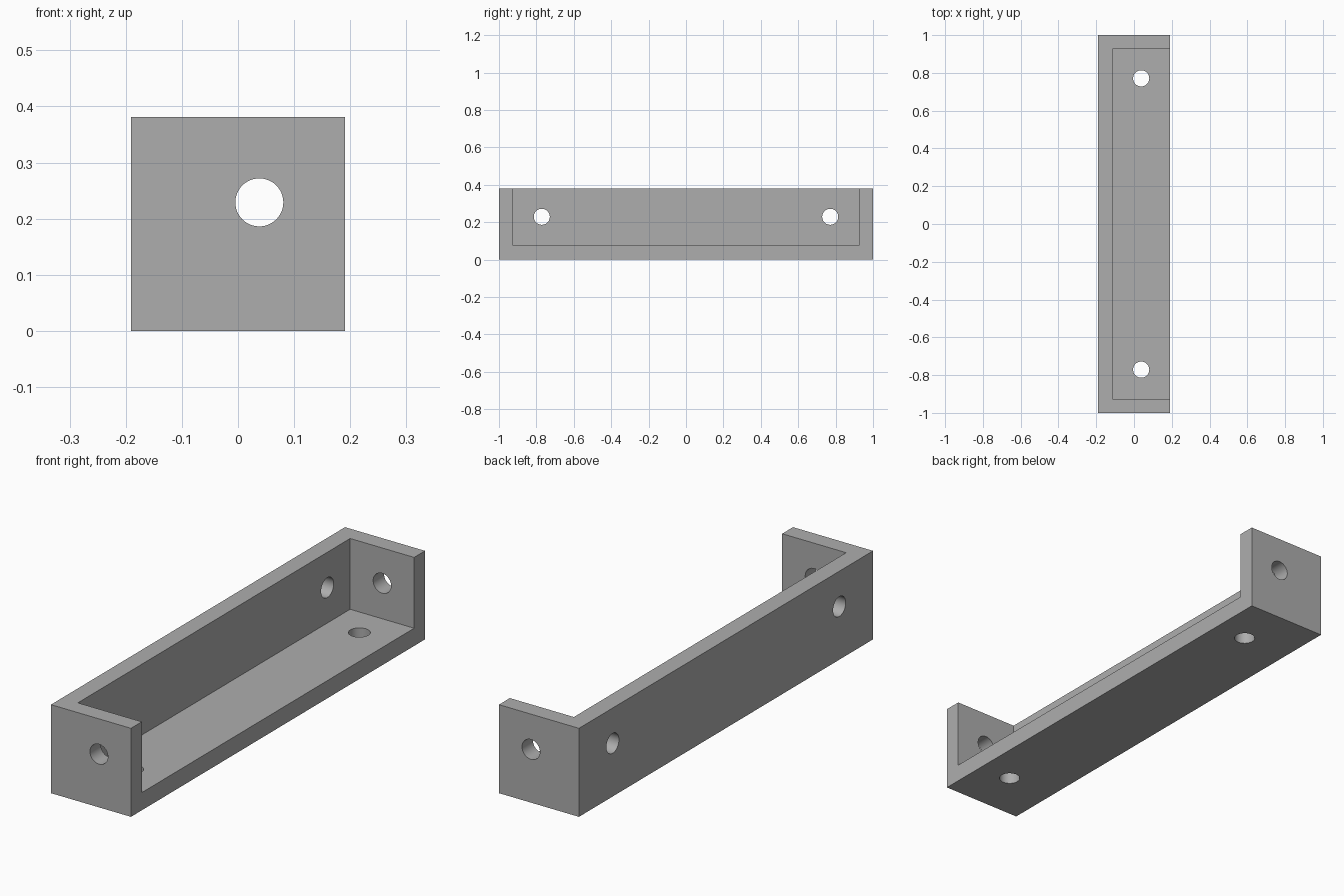
import bpy
from math import pi

cube = bpy.data.objects.get("Cube")
if cube:
    bpy.data.objects.remove(cube, do_unlink=True)

HALF_WIDTH = 0.1905
HEIGHT = 0.381
WALL = 0.0762       # floor and long side wall
END_INNER = 0.926   # inner face of the end plates
HOLE_RADIUS = 0.0428
HOLE_X, HOLE_Y, HOLE_Z = 0.038, 0.771, 0.229

grey = bpy.data.materials.new("plain_grey")
grey.use_nodes = True
colour = (0.42, 0.42, 0.42, 1)
grey.diffuse_color = colour
grey.node_tree.nodes["Principled BSDF"].inputs["Base Color"].default_value = colour


def box(name, low, high):
    """Box spanning two opposite corners."""
    centre = [(a + b) / 2 for a, b in zip(low, high)]
    bpy.ops.mesh.primitive_cube_add(size=1, location=centre)
    obj = bpy.context.object
    obj.name = name
    obj.scale = [b - a for a, b in zip(low, high)]
    bpy.ops.object.transform_apply(location=True, rotation=False, scale=True)
    return obj


def drill(name, location, rotation, depth):
    bpy.ops.mesh.primitive_cylinder_add(
        vertices=48, radius=HOLE_RADIUS, depth=depth, location=location, rotation=rotation)
    obj = bpy.context.object
    obj.name = name
    return obj


# Solid block that becomes the bracket
bracket = box("corner_bracket", (-HALF_WIDTH, -1, 0), (HALF_WIDTH, 1, HEIGHT))
bracket.data.materials.append(grey)

# Pocket open at the top and on the left side
cutters = [box("pocket_cutter", (WALL - HALF_WIDTH, -END_INNER, WALL), (1, END_INNER, 1))]

# Screw holes at both ends: floor, side wall and end plate
for side in (-1, 1):
    y = side * HOLE_Y
    cutters += [
        drill("floor_hole_cutter", (HOLE_X, y, WALL / 2), (0, 0, 0), WALL * 2),
        drill("wall_hole_cutter", (WALL / 2 - HALF_WIDTH, y, HOLE_Z), (0, pi / 2, 0), WALL * 2),
        drill("end_hole_cutter", (HOLE_X, side * (1 + END_INNER) / 2, HOLE_Z),
              (pi / 2, 0, 0), WALL * 2),
    ]

# Cut the shapes out and discard the tools
bpy.context.view_layer.objects.active = bracket
for cutter in cutters:
    cutter.hide_render = True
    cut = bracket.modifiers.new(cutter.name, "BOOLEAN")
    cut.operation = "DIFFERENCE"
    cut.solver = "EXACT"
    cut.object = cutter
    bpy.ops.object.modifier_apply(modifier=cut.name)
    bpy.data.objects.remove(cutter, do_unlink=True)

# Smooth hole walls, crisp edges elsewhere
bpy.ops.object.select_all(action="DESELECT")
bracket.select_set(True)
bpy.ops.object.shade_smooth_by_angle(angle=pi / 6)
